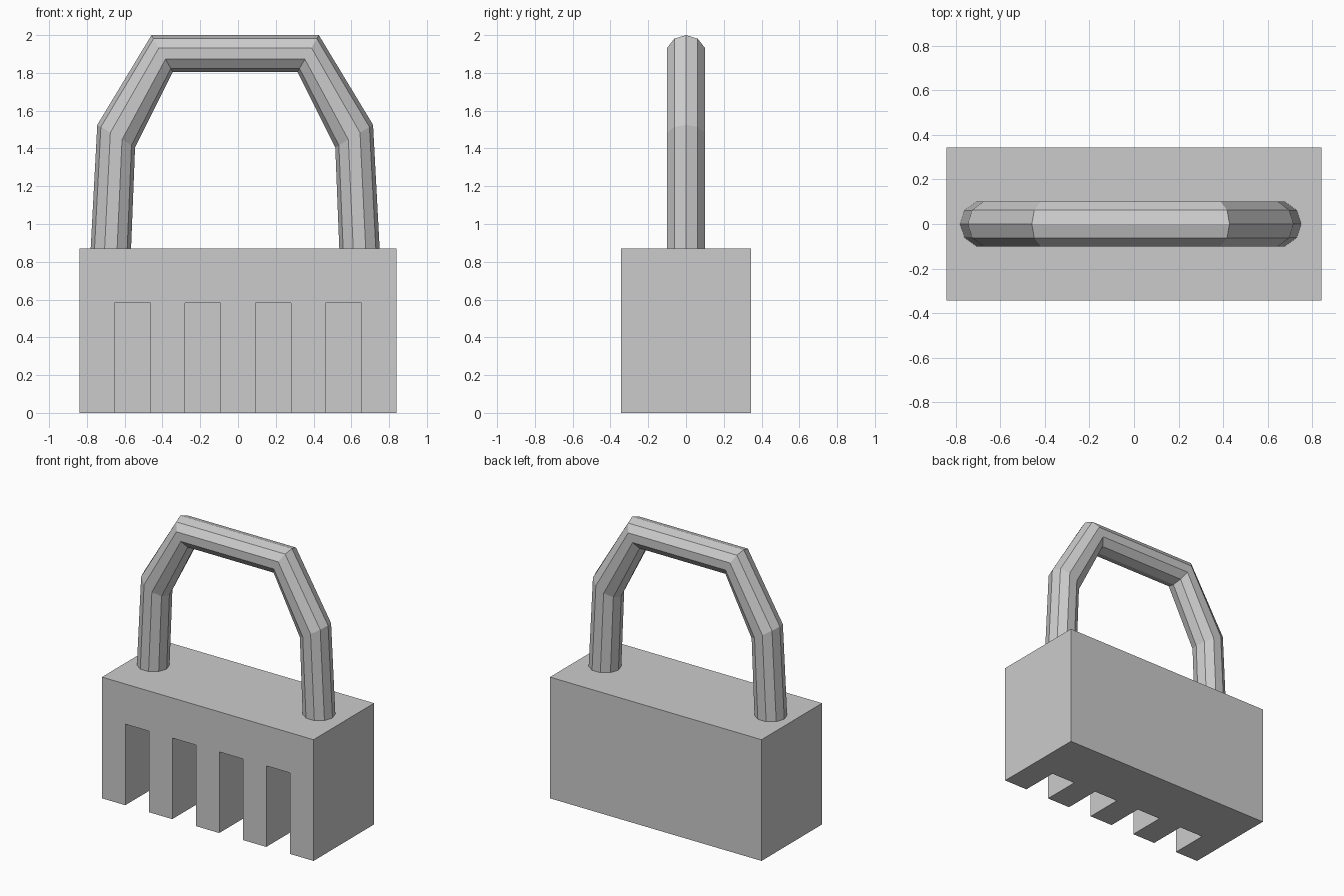
import bpy, bmesh, math
from mathutils import Matrix, Vector

cube = bpy.data.objects.get("Cube")
if cube:
    bpy.data.objects.remove(cube, do_unlink=True)

grey = bpy.data.materials.new("light grey")
grey.use_nodes = True
colour = (0.6, 0.6, 0.6, 1)
grey.diffuse_color = colour
grey.node_tree.nodes["Principled BSDF"].inputs["Base Color"].default_value = colour


def add_box(bm, lo, hi):
    lo, hi = Vector(lo), Vector(hi)
    place = Matrix.Translation((lo + hi) / 2) @ Matrix.Diagonal((*(hi - lo), 1))
    bmesh.ops.create_cube(bm, size=1, matrix=place)


def make_object(name, bm):
    bmesh.ops.recalc_face_normals(bm, faces=bm.faces)
    mesh = bpy.data.meshes.new(name)
    bm.to_mesh(mesh)
    bm.free()
    mesh.materials.append(grey)
    obj = bpy.data.objects.new(name, mesh)
    bpy.context.collection.objects.link(obj)
    return obj


# Solid rectangular body
bm = bmesh.new()
add_box(bm, (-0.84, -0.343, 0), (0.84, 0.343, 0.87))
body = make_object("body", bm)

# Four slots, open at the front and underneath
bm = bmesh.new()
for i in range(4):
    x = (i - 1.5) * 0.373
    add_box(bm, (x - 0.095, -0.5, -0.2), (x + 0.095, -0.07, 0.582))
cutter = make_object("slot_cutter", bm)
cutter.hide_render = True

cut = body.modifiers.new("slots", 'BOOLEAN')
cut.operation = 'DIFFERENCE'
cut.solver = 'EXACT'
cut.object = cutter
bpy.context.view_layer.objects.active = body
bpy.ops.object.modifier_apply(modifier=cut.name)
bpy.data.objects.remove(cutter, do_unlink=True)

# Ten-sided handle: mitred rings between the outer and inner bends
SIDES, RADIUS, SHIFT = 10, 0.105, -0.015
half = [((0.766, 0.85), (0.552, 0.85)),
        ((0.73, 1.525), (0.53, 1.405)),
        ((0.443, 2.0), (0.33, 1.805))]
path = [(Vector((-o[0], 0, o[1])), Vector((-i[0], 0, i[1]))) for o, i in half]
path += [(Vector((o[0], 0, o[1])), Vector((i[0], 0, i[1]))) for o, i in reversed(half)]

bm = bmesh.new()
rings = []
for outer, inner in path:
    centre = (outer + inner) / 2 + Vector((SHIFT, 0, 0))
    reach = (outer - inner) / 2
    ring = []
    for k in range(SIDES):
        a = math.tau * k / SIDES
        ring.append(bm.verts.new(centre + reach * math.cos(a)
                                 + Vector((0, RADIUS * math.sin(a), 0))))
    rings.append(ring)
for r, s in zip(rings, rings[1:]):
    for k in range(SIDES):
        n = (k + 1) % SIDES
        bm.faces.new((r[k], r[n], s[n], s[k]))
bm.faces.new(rings[0])
bm.faces.new(rings[-1])
make_object("handle", bm)
